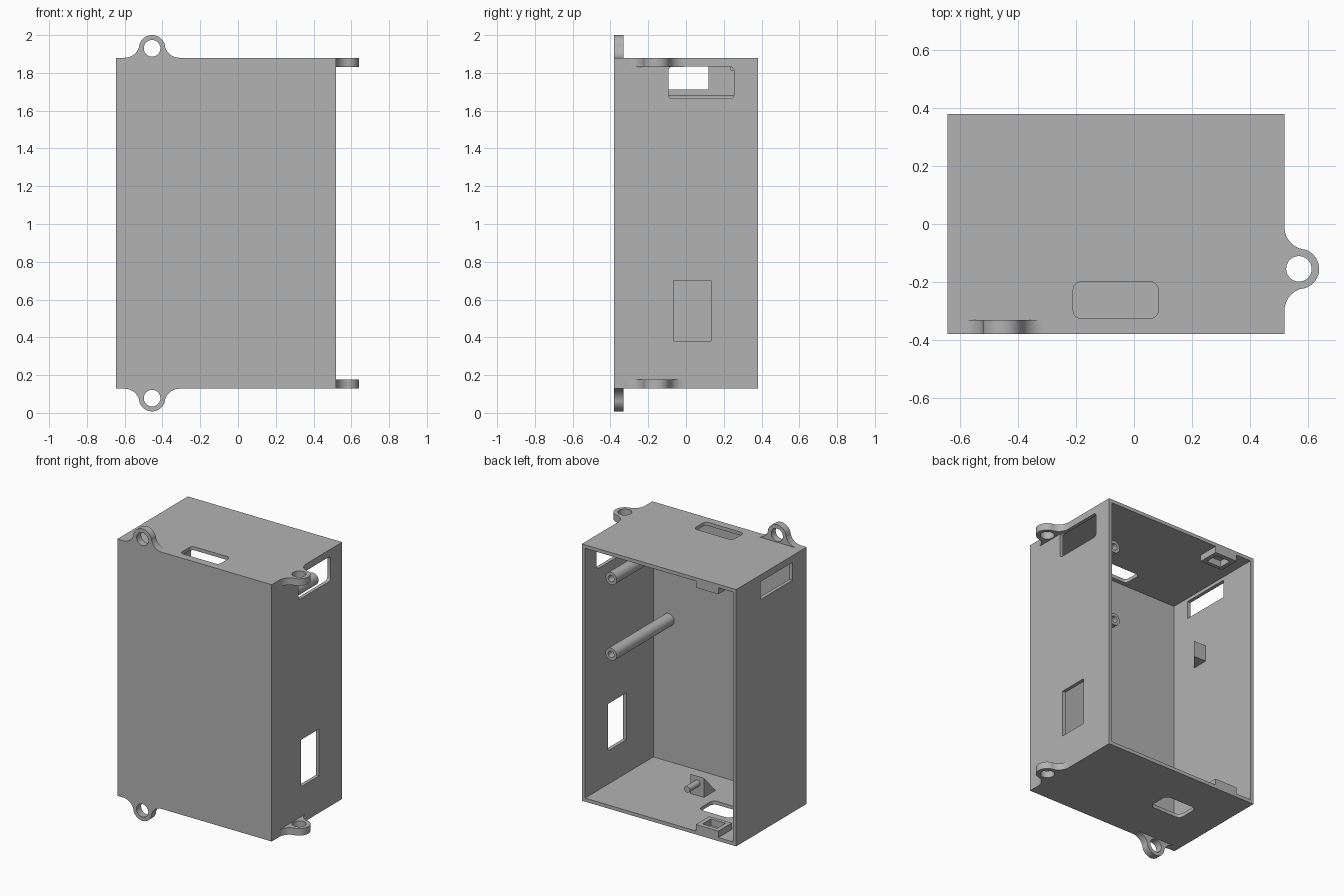
import bpy, bmesh
from math import sin, cos, pi, atan2, radians
from mathutils import Vector

cube = bpy.data.objects.get("Cube")
if cube:
    bpy.data.objects.remove(cube, do_unlink=True)

grey = bpy.data.materials.new("plain grey")
grey.use_nodes = True
grey.diffuse_color = (0.45, 0.45, 0.45, 1)
grey.node_tree.nodes["Principled BSDF"].inputs["Base Color"].default_value = grey.diffuse_color

# Case limits and wall thickness
X0, X1, Y0, Y1, Z0, Z1 = -0.645, 0.52, -0.38, 0.38, 0.128, 1.88
T = 0.024
LUG = 0.048


def prism(name, outline, axis, lo, hi):
    """Extrude a 2D outline (the other two axes, in order) along an axis."""
    bm = bmesh.new()

    def ring(level):
        verts = []
        for p in outline:
            co = list(p)
            co.insert("xyz".index(axis), level)
            verts.append(bm.verts.new(co))
        return verts
    a, b = ring(lo), ring(hi)
    bm.faces.new(a)
    bm.faces.new(b)
    n = len(a)
    for i in range(n):
        j = (i + 1) % n
        bm.faces.new((a[i], a[j], b[j], b[i]))
    bmesh.ops.recalc_face_normals(bm, faces=bm.faces)
    mesh = bpy.data.meshes.new(name)
    bm.to_mesh(mesh)
    bm.free()
    mesh.materials.append(grey)
    ob = bpy.data.objects.new(name, mesh)
    bpy.context.collection.objects.link(ob)
    return ob


def arc(cx, cy, r, a0, a1, steps):
    return [(cx + r * cos(a0 + (a1 - a0) * i / steps),
             cy + r * sin(a0 + (a1 - a0) * i / steps)) for i in range(steps + 1)]


def circle(cx, cy, r, steps=40):
    return arc(cx, cy, r, 0, 2 * pi, steps)[:-1]


def rect(u0, u1, v0, v1, r=0):
    if not r:
        return [(u0, v0), (u1, v0), (u1, v1), (u0, v1)]
    corners = [(u1 - r, v1 - r), (u0 + r, v1 - r), (u0 + r, v0 + r), (u1 - r, v0 + r)]
    return [p for k, c in enumerate(corners)
            for p in arc(*c, r, k * pi / 2, (k + 1) * pi / 2, 6)]


def cut(ob, *cutter):
    tool = prism("cutter", *cutter)
    tool.hide_render = True
    mod = ob.modifiers.new("cut", "BOOLEAN")
    mod.operation, mod.solver, mod.object = "DIFFERENCE", "EXACT", tool
    bpy.context.view_layer.objects.active = ob
    bpy.ops.object.modifier_apply(modifier=mod.name)
    bpy.data.objects.remove(tool, do_unlink=True)


def smooth(ob):
    bpy.ops.object.select_all(action="DESELECT")
    ob.select_set(True)
    bpy.context.view_layer.objects.active = ob
    bpy.ops.object.shade_smooth_by_angle(angle=radians(30))


# Case shell, open at the back
case = prism("case", rect(X0, X1, Z0, Z1), "y", Y0, Y1)
cut(case, rect(X0 + T, X1 - T, Z0 + T, Z1 - T), "y", Y0 + T, Y1 + 0.1)
for opening in (
    (rect(-0.093, 0.254, 1.664, 1.833, 0.022), "x", X1 - 0.1, X1 + 0.1),
    (rect(-0.066, 0.132, 0.38, 0.70), "x", X1 - 0.1, X1 + 0.1),
    (rect(-0.225, 0.12, 1.712, 1.833), "x", X0 - 0.1, X0 + 0.1),
    (rect(-0.21, 0.083, -0.326, -0.20, 0.026), "z", Z1 - 0.1, Z1 + 0.1),
    (rect(-0.41, -0.17, -0.05, 0.11, 0.035), "z", Z0 - 0.1, Z0 + 0.1),
):
    cut(case, *opening)
smooth(case)


# Mounting lugs: round eye blended into the case edge by concave fillets
def lug(name, centre, edge, out, swap, axis, lo, hi):
    r, h, fillet, d = 0.07, 0.05, 0.079, 0.145
    t = atan2(h - fillet, -d)
    shape = [(d, -0.01)]
    shape += arc(d, fillet, fillet, -pi / 2, t if t < 0 else t - 2 * pi, 10)
    a = atan2(fillet - h, d)
    shape += arc(0, h, r, a, pi - a, 28)[1:-1]
    shape += [(-u, v) for u, v in reversed(shape[1:12])] + [(-d, -0.01)]

    def place(p):
        q = (centre + p[0], edge + out * p[1])
        return q[::-1] if swap else q
    ob = prism(name, [place(p) for p in shape], axis, lo, hi)
    cut(ob, [place(p) for p in circle(0, h, 0.044)], axis, lo - 0.1, hi + 0.1)
    smooth(ob)


lug("front_lug_top", -0.455, Z1, 1, False, "y", Y0, Y0 + LUG)
lug("front_lug_bottom", -0.455, Z0, -1, False, "y", Y0, Y0 + LUG)
lug("side_lug_top", -0.155, X1, 1, True, "z", Z1 - LUG, Z1)
lug("side_lug_bottom", -0.155, X1, 1, True, "z", Z0, Z0 + LUG)

# Long screw posts standing on the front wall
for label, z in (("upper", 1.637), ("lower", 1.12)):
    post = prism(label + "_post", circle(0.38, z, 0.042), "y", Y0 + T - 0.005, 0.265)
    cut(post, circle(0.38, z, 0.022), "y", 0.1, 0.3)
    smooth(post)

# Latch frames inside the top and bottom walls at the open back
for label, lo, hi in (("top", Z1 - 0.068, Z1 - T + 0.005), ("bottom", Z0 + T - 0.005, Z0 + 0.068)):
    frame = prism(label + "_latch_frame", rect(-0.51, -0.34, 0.235, Y1), "z", lo, hi)
    cut(frame, rect(-0.48, -0.37, 0.26, Y1 - 0.03), "z", lo - 0.1, hi + 0.1)

# Wedge supports: one on the floor with a pin, one on the side wall
floor = Z0 + T - 0.005
prism("floor_wedge", [(-0.05, floor), (-0.05, 0.285), (-0.18, floor)], "x", -0.10, 0.0)
smooth(prism("floor_pin", circle(-0.05, 0.235, 0.022, 24), "y", -0.07, 0.06))
wall = X0 + T - 0.005
prism("wall_wedge", [(wall, -0.05), (-0.525, -0.05), (wall, -0.17)], "z", 1.33, 1.44)
